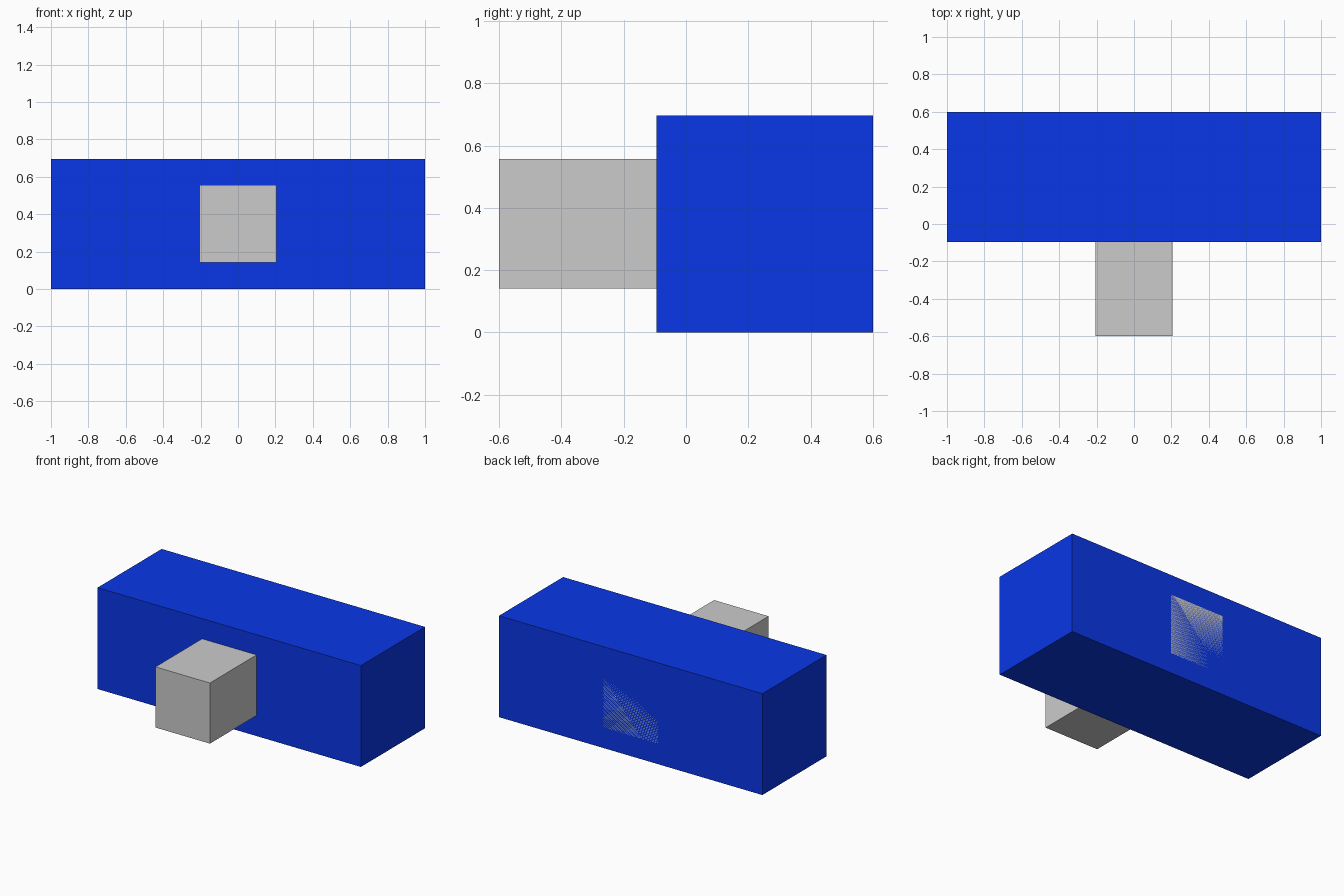
import bpy

if "Cube" in bpy.data.objects:
    bpy.data.objects.remove(bpy.data.objects["Cube"])


def box(name, lo, hi):
    """Axis-aligned box between two corners."""
    centre = [(a + b) / 2 for a, b in zip(lo, hi)]
    bpy.ops.mesh.primitive_cube_add(size=1, location=centre)
    ob = bpy.context.object
    ob.name = name
    ob.scale = [b - a for a, b in zip(lo, hi)]
    bpy.ops.object.transform_apply(location=False, rotation=False, scale=True)
    return ob


blue = bpy.data.materials.new("blue")
blue.diffuse_color = (0.003, 0.038, 0.8, 1)
blue.use_nodes = True
blue.node_tree.nodes["Principled BSDF"].inputs["Base Color"].default_value = blue.diffuse_color

# Long blue block
body = box("long_block", (-1, -0.095, 0), (1, 0.6, 0.696))
body.data.materials.append(blue)

# Grey square bar running through the block, flush with its back face
box("through_bar", (-0.207, -0.6, 0.141), (0.207, 0.6, 0.557))
